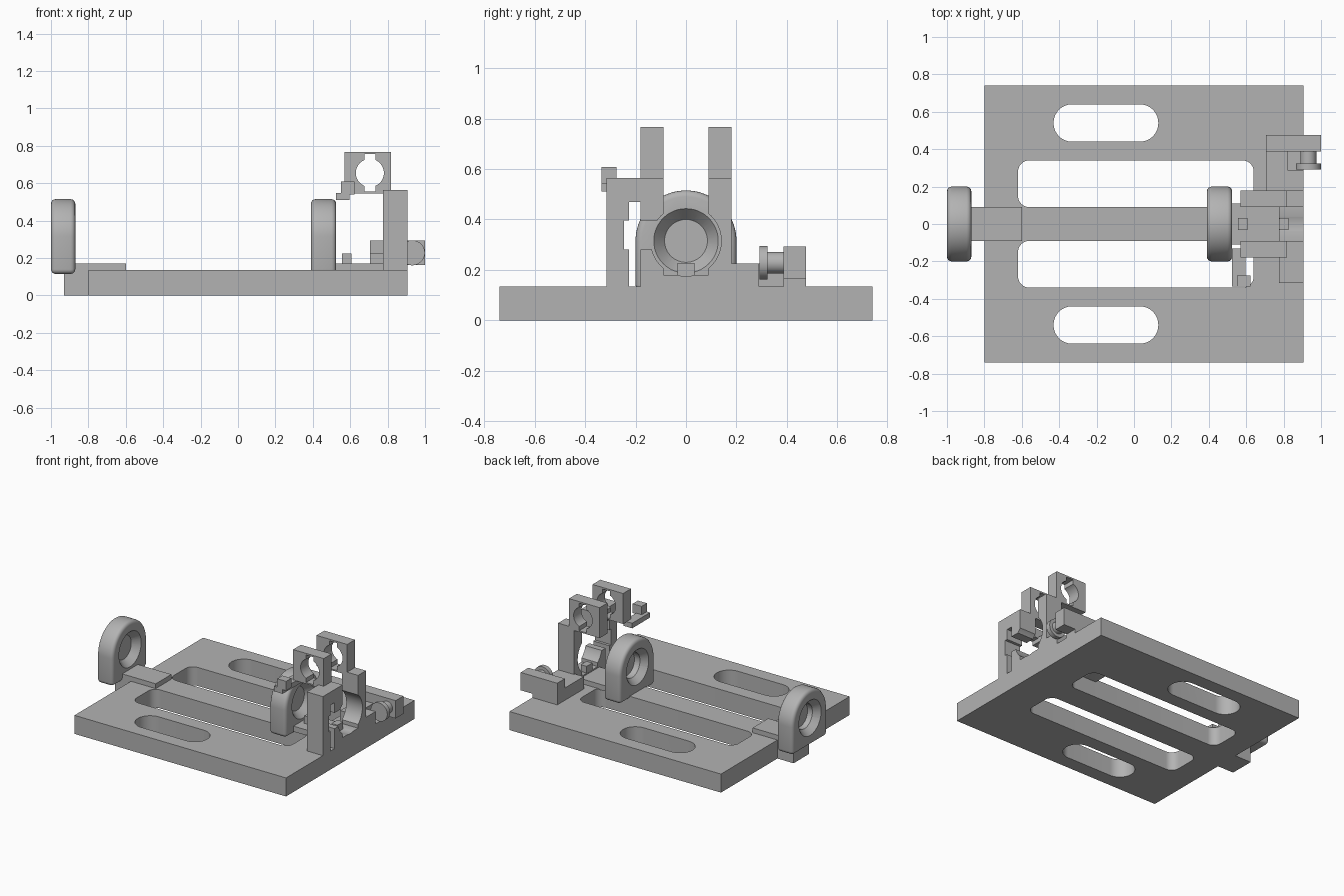
import bpy, bmesh, math
from mathutils import Vector

if "Cube" in bpy.data.objects:
    bpy.data.objects.remove(bpy.data.objects["Cube"])

grey = bpy.data.materials.new("plain grey")
grey.use_nodes = True
colour = (0.45, 0.45, 0.45, 1)
grey.diffuse_color = colour
grey.node_tree.nodes["Principled BSDF"].inputs["Base Color"].default_value = colour


def prism(name, points, axis, lo, hi):
    """Extrude a 2D outline along x, y or z."""
    place = {"x": lambda a, b, h: (h, a, b),
             "y": lambda a, b, h: (a, h, b),
             "z": lambda a, b, h: (a, b, h)}[axis]
    bm = bmesh.new()
    face = bm.faces.new([bm.verts.new(place(a, b, lo)) for a, b in points])
    new = bmesh.ops.extrude_face_region(bm, geom=[face])["geom"]
    moved = [g for g in new if isinstance(g, bmesh.types.BMVert)]
    bmesh.ops.translate(bm, verts=moved, vec=Vector(place(0, 0, hi - lo)))
    bmesh.ops.recalc_face_normals(bm, faces=bm.faces)
    mesh = bpy.data.meshes.new(name)
    bm.to_mesh(mesh)
    bm.free()
    mesh.materials.append(grey)
    obj = bpy.data.objects.new(name, mesh)
    bpy.context.collection.objects.link(obj)
    return obj


def box(name, x, y, z):
    return prism(name, rect(*x, *y), "z", *z)


def rect(a0, a1, b0, b1):
    return [(a0, b0), (a1, b0), (a1, b1), (a0, b1)]


def arc(ca, cb, r, start=0, end=360, n=48):
    full = end - start == 360
    angles = [math.radians(start + (end - start) * i / n) for i in range(n if full else n + 1)]
    return [(ca + r * math.cos(t), cb + r * math.sin(t)) for t in angles]


def rounded(a0, a1, b0, b1, r):
    """Rectangle with round corners; close to a slot when r is half its width."""
    centres = [(a1 - r, b1 - r), (a0 + r, b1 - r), (a0 + r, b0 + r), (a1 - r, b0 + r)]
    return [p for i, c in enumerate(centres) for p in arc(*c, r, 90 * i, 90 * i + 90, 12)]


def apply_modifiers(obj):
    bpy.context.view_layer.update()
    graph = bpy.context.evaluated_depsgraph_get()
    mesh = bpy.data.meshes.new_from_object(obj.evaluated_get(graph))
    obj.modifiers.clear()
    obj.data = mesh


def cut(obj, *cutters):
    for cutter in cutters:
        mod = obj.modifiers.new("cut", "BOOLEAN")
        mod.operation = "DIFFERENCE"
        mod.solver = "EXACT"
        mod.object = cutter
        apply_modifiers(obj)
        bpy.data.objects.remove(cutter)


def smooth(obj):
    bpy.ops.object.select_all(action="DESELECT")
    obj.select_set(True)
    bpy.context.view_layer.objects.active = obj
    bpy.ops.object.shade_smooth_by_angle(angle=math.radians(30))


# Base plate with two windows and two mounting slots
base = box("base_plate", (-0.8, 0.905), (-0.74, 0.74), (0, 0.135))
for s in (-1, 1):
    window = rounded(-0.62, 0.64, *sorted((s * 0.09, s * 0.34)), 0.06)
    slot = rounded(-0.43, 0.13, *sorted((s * 0.44, s * 0.64)), 0.099)
    cut(base, prism("cutter", window, "z", -0.1, 0.3), prism("cutter", slot, "z", -0.1, 0.3))
smooth(base)

# Tail and raised strip that carry the outer ring
box("tail_block", (-0.93, -0.8), (-0.09, 0.09), (0, 0.135))
box("tail_strip", (-0.88, -0.6), (-0.09, 0.09), (0.13, 0.17))

# Arched bearing rings with a hole flared on both faces
AXIS_Z = 0.315


def bearing(name, x0, x1):
    outline = [(-0.2, 0.115), (0.2, 0.115)] + arc(0, AXIS_Z, 0.2, 0, 180)
    ring = prism(name, outline, "x", x0, x1)
    bevel = ring.modifiers.new("round", "BEVEL")
    bevel.width = 0.025
    bevel.segments = 4
    bevel.limit_method = "ANGLE"
    bevel.angle_limit = math.radians(40)
    apply_modifiers(ring)
    cut(ring, prism("cutter", arc(0, AXIS_Z, 0.09), "x", x0 - 0.1, x1 + 0.1))
    for face, inward in ((x0, 1), (x1, -1)):
        bpy.ops.mesh.primitive_cone_add(
            vertices=48, radius1=0.145, radius2=0.085, depth=0.07,
            location=(face + inward * 0.015, 0, AXIS_Z),
            rotation=(0, inward * math.pi / 2, 0))
        cut(ring, bpy.context.object)
    smooth(ring)


bearing("outer_ring", -1.0, -0.87)
bearing("inner_ring", 0.39, 0.525)

# Upright end plate: shaft opening, open top and stepped side slot
plate = box("end_plate", (0.775, 0.905), (-0.315, 0.18), (0.13, 0.565))
cut(plate,
    prism("cutter", arc(0, AXIS_Z, 0.14), "x", 0.7, 1.0),
    box("cutter", (0.7, 1.0), (-0.09, 0.09), (0.18, 0.7)),
    box("cutter", (0.7, 1.0), (-0.225, -0.18), (0.135, 0.47)),
    box("cutter", (0.7, 1.0), (-0.245, -0.1), (0.28, 0.395)))
smooth(plate)

# Pair of pivot lugs with keyed holes
for s, side in ((-1, "front"), (1, "back")):
    y0, y1 = sorted((s * 0.09, s * 0.18))
    lug = box(side + "_lug", (0.57, 0.817), (y0, y1), (0.545, 0.767))
    cut(lug,
        prism("cutter", arc(0.705, 0.655, 0.075), "y", y0 - 0.05, y1 + 0.05),
        box("cutter", (0.675, 0.735), (y0 - 0.05, y1 + 0.05), (0.555, 0.755)))
    smooth(lug)

# Hook arm beside the front lug
box("hook_arm", (0.525, 0.595), (-0.335, -0.13), (0.51, 0.547))
box("hook_nub", (0.55, 0.622), (-0.335, -0.275), (0.54, 0.608))

# Low pad with two locating pins
box("pad", (0.525, 0.78), (-0.11, 0.11), (0.13, 0.17))
box("inner_pin", (0.557, 0.607), (-0.033, 0.033), (0.165, 0.225))
box("outer_pin", (0.777, 0.825), (-0.033, 0.033), (0.165, 0.228))

# Side latch: rail, cross bar and round knob
box("latch_rail", (0.705, 0.82), (0.17, 0.4), (0.13, 0.225))
box("latch_step", (0.81, 0.905), (0.17, 0.29), (0.13, 0.225))
box("latch_foot", (0.705, 0.905), (0.387, 0.475), (0.13, 0.17))
box("latch_bar", (0.705, 1.0), (0.387, 0.475), (0.163, 0.293))
for name, r, y0, y1 in (("knob_stem", 0.043, 0.31, 0.395), ("knob_head", 0.067, 0.292, 0.324)):
    smooth(prism(name, arc(0.932, 0.228, r), "y", y0, y1))
